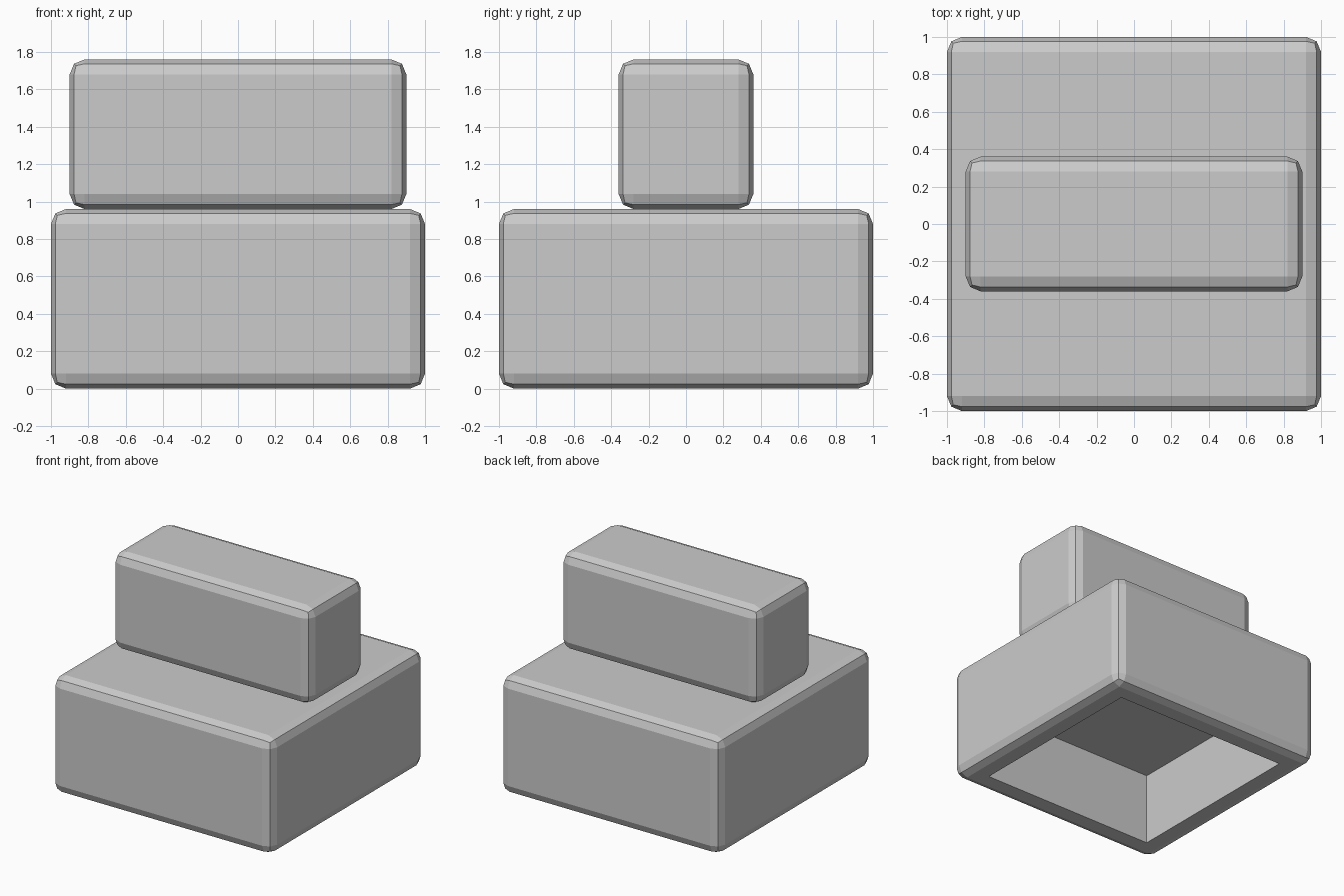
import bpy, bmesh
from mathutils import Vector

if "Cube" in bpy.data.objects:
    bpy.data.objects.remove(bpy.data.objects["Cube"])

BEVEL = 0.08


def rounded_block(name, size, z0, wall=None, depth=0.0):
    """Box with two-step rounded edges, optionally hollowed from below."""
    bm = bmesh.new()
    bmesh.ops.create_cube(bm, size=1.0)
    bmesh.ops.scale(bm, vec=Vector(size), verts=bm.verts)
    bmesh.ops.translate(bm, vec=(0, 0, z0 + size[2] / 2), verts=bm.verts)
    bmesh.ops.bevel(bm, geom=bm.edges[:], offset=BEVEL, segments=2,
                    profile=0.5, affect='EDGES')
    if wall:
        # flat rim underneath, then push the inner face up as a pocket
        bm.normal_update()
        bottom = min(bm.faces, key=lambda f: f.calc_center_median().z)
        bmesh.ops.inset_region(bm, faces=[bottom], thickness=wall - BEVEL,
                               use_even_offset=True)
        ext = bmesh.ops.extrude_discrete_faces(bm, faces=[bottom])
        ceiling = ext["faces"][0]
        bmesh.ops.translate(bm, vec=(0, 0, depth), verts=ceiling.verts)
    bmesh.ops.recalc_face_normals(bm, faces=bm.faces)
    mesh = bpy.data.meshes.new(name)
    bm.to_mesh(mesh)
    bm.free()
    obj = bpy.data.objects.new(name, mesh)
    bpy.context.collection.objects.link(obj)
    return obj


# hollow square base
rounded_block("base_block", (2.0, 2.0, 0.96), 0.0, wall=0.2, depth=0.6)
# narrow bar resting on the base
rounded_block("top_bar", (1.8, 0.72, 0.8), 0.96)
